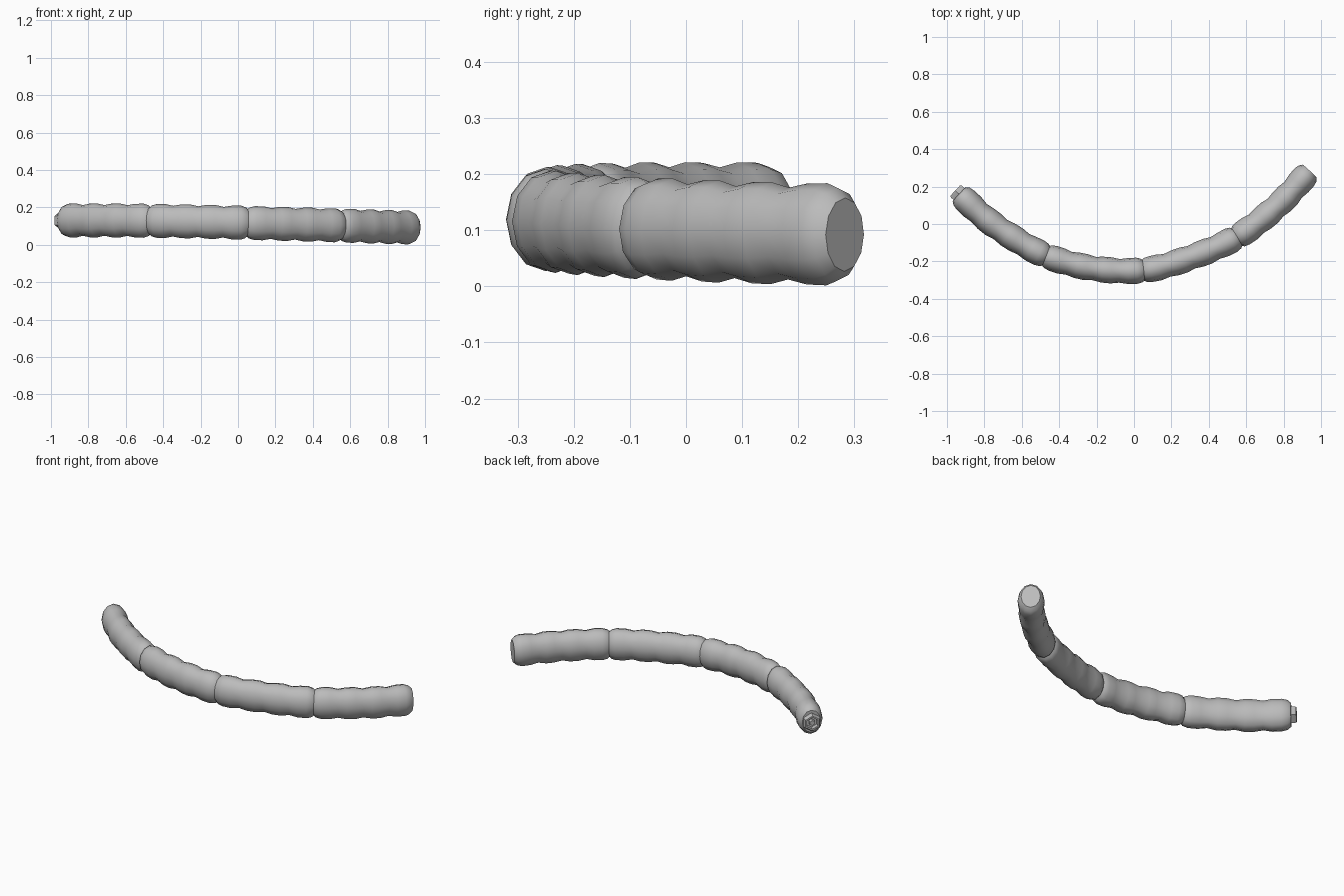
import bpy, bmesh, math
from mathutils import Vector

cube = bpy.data.objects.get("Cube")
if cube:
    bpy.data.objects.remove(cube, do_unlink=True)

grey = bpy.data.materials.new("plain_grey")
grey.use_nodes = True
COLOUR = (0.5, 0.5, 0.5, 1)
grey.diffuse_color = COLOUR
grey.node_tree.nodes["Principled BSDF"].inputs["Base Color"].default_value = COLOUR

HALF_WIDTH, HALF_HEIGHT = 0.07, 0.091
UP = Vector((0, 0, 1))

# Centre line of the whole chain, from its left-hand plug to its rounded tip
path = [Vector(p) for p in (
    (-0.935, 0.16, 0.13), (-0.8, 0.035, 0.13), (-0.66, -0.065, 0.13),
    (-0.47, -0.17, 0.128), (-0.22, -0.237, 0.124), (0.05, -0.247, 0.117),
    (0.3, -0.18, 0.11), (0.55, -0.07, 0.103), (0.77, 0.1, 0.096),
    (0.94, 0.283, 0.092))]


def smooth_path(points, steps=16):
    """Catmull-Rom curve through the points."""
    pts = [2 * points[0] - points[1], *points, 2 * points[-1] - points[-2]]
    out = []
    for a, b, c, d in zip(pts, pts[1:], pts[2:], pts[3:]):
        for i in range(steps):
            t = i / steps
            out.append(0.5 * (2 * b + (c - a) * t + (2 * a - 5 * b + 4 * c - d) * t * t
                              + (3 * b - a - 3 * c + d) * t ** 3))
    return out + [points[-1]]


curve = smooth_path(path)
lengths = [0]
for a, b in zip(curve, curve[1:]):
    lengths.append(lengths[-1] + (b - a).length)


def frame(s):
    """Position and direction at distance s, extended straight past the ends."""
    i = 0
    while i < len(curve) - 2 and lengths[i + 1] < s:
        i += 1
    direction = (curve[i + 1] - curve[i]).normalized()
    return curve[i] + direction * (s - lengths[i]), direction


def loft(name, rings, sides, width, height):
    """Skin rings of (distance, scale) along the centre line and cap both ends."""
    bm = bmesh.new()
    loops = []
    for s, scale in rings:
        centre, direction = frame(s)
        side = direction.cross(UP).normalized()
        up = side.cross(direction)
        loops.append([bm.verts.new(centre + side * math.sin(a) * width * scale
                                   + up * math.cos(a) * height * scale)
                      for a in (math.tau * k / sides for k in range(sides))])
    for low, high in zip(loops, loops[1:]):
        for k in range(sides):
            n = (k + 1) % sides
            bm.faces.new((low[k], low[n], high[n], high[k]))
    bm.faces.new(loops[0])
    bm.faces.new(loops[-1])
    bmesh.ops.recalc_face_normals(bm, faces=bm.faces)
    mesh = bpy.data.meshes.new(name)
    bm.to_mesh(mesh)
    bm.free()
    mesh.materials.append(grey)
    obj = bpy.data.objects.new(name, mesh)
    bpy.context.collection.objects.link(obj)
    bpy.ops.object.select_all(action="DESELECT")
    obj.select_set(True)
    bpy.context.view_layer.objects.active = obj
    bpy.ops.object.shade_smooth_by_angle(angle=math.radians(40))
    return obj


# Four sausage-like segments, each with four bulging lobes
joints = [lengths[16 * i] for i in (0, 3, 5, 7, 9)]
LOBES = 4
for index, (start, end) in enumerate(zip(joints, joints[1:])):
    start -= 0.008 if index else 0
    end += 0.008 if index < 3 else 0
    lobe = (end - start) / LOBES
    rings = [(start, 0.72), (start + 0.018, 0.91)]
    for k in range(LOBES):
        base = start + lobe * k
        if k:
            rings.append((base, 0.9))
        rings += [(base + lobe * 0.33, 0.99), (base + lobe * 0.68, 1.0)]
    rings += [(end - 0.018, 0.91), (end, 0.72)]
    loft(f"segment_{index + 1}", rings, 12, HALF_WIDTH, HALF_HEIGHT)

# Hexagonal socket with a central pin at the left-hand end
loft("end_socket", [(0.01, 0.05), (-0.02, 0.05), (-0.028, 0.044), (-0.028, 0.034),
                    (-0.005, 0.032), (-0.005, 0.018), (-0.024, 0.015)], 6, 1, 1)
